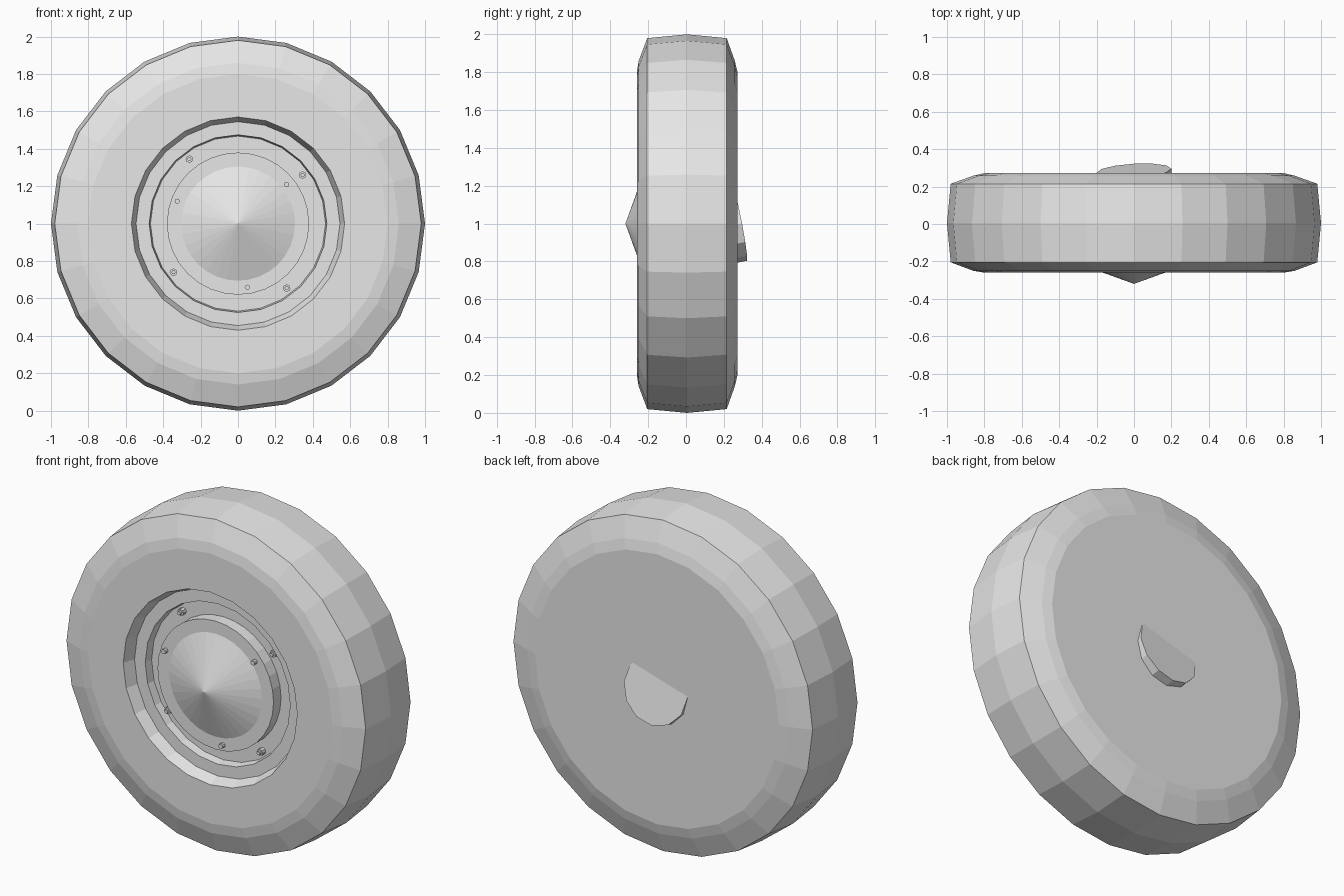
import bpy
import bmesh
import math
from mathutils import Vector

cube = bpy.data.objects.get("Cube")
if cube:
    bpy.data.objects.remove(cube, do_unlink=True)

grey = bpy.data.materials.new("plain_grey")
grey.use_nodes = True
colour = (0.8, 0.8, 0.8, 1)
grey.diffuse_color = colour
grey.node_tree.nodes["Principled BSDF"].inputs["Base Color"].default_value = colour


def lathe(name, profile, sides, place=(0, 0, 1), axis=(0, 1, 0), closed=False):
    """Spin (radius, depth) points about an axis, with a vertex at the top."""
    bm = bmesh.new()
    rings = []
    for radius, depth in profile:
        if radius == 0:
            rings.append([bm.verts.new((0, depth, 0))] * sides)
            continue
        ring = []
        for i in range(sides):
            a = math.tau * i / sides
            ring.append(bm.verts.new((radius * math.sin(a), depth, radius * math.cos(a))))
        rings.append(ring)
    if closed:
        rings.append(rings[0])
    for inner, outer in zip(rings, rings[1:]):
        for i in range(sides):
            j = (i + 1) % sides
            corners = [inner[i], inner[j], outer[j], outer[i]]
            bm.faces.new(list(dict.fromkeys(corners)))
    bmesh.ops.recalc_face_normals(bm, faces=bm.faces)
    mesh = bpy.data.meshes.new(name)
    bm.to_mesh(mesh)
    bm.free()
    mesh.materials.append(grey)
    obj = bpy.data.objects.new(name, mesh)
    obj.location = place
    obj.rotation_mode = "QUATERNION"
    obj.rotation_quaternion = Vector((0, 1, 0)).rotation_difference(Vector(axis))
    bpy.context.collection.objects.link(obj)
    return obj


# Tyre with a slightly crowned tread and bevelled shoulders
lathe("tyre", [(0.57, -0.26), (0.8, -0.26), (0.86, -0.25), (0.98, -0.205),
               (1.0, 0.005), (0.98, 0.215), (0.86, 0.258), (0.8, 0.272),
               (0.64, 0.272)], 24, closed=True)

# Stepped rim sunk into the front
lathe("rim", [(0, -0.14), (0.468, -0.14), (0.475, -0.19), (0.545, -0.19),
              (0.57, -0.26), (0.575, -0.15), (0.5, -0.05), (0, -0.05)], 24)

# Raised hub with a pointed cap
lathe("hub", [(0, -0.12), (0.38, -0.12), (0.38, -0.21), (0.305, -0.21),
              (0, -0.32)], 32)

# Flat plate closing the back
lathe("back_plate", [(0, 0.272), (0.64, 0.272), (0.64, 0.2), (0, 0.2)], 24)

# Tilted axle stub, partly sunk into the back plate
lathe("axle_stub", [(0, 0), (0.2, 0), (0.2, -0.12), (0, -0.12)], 12,
      place=(0, 0.285, 1), axis=(-0.056, 1, 0.19))

# Wheel nuts with studs, on the sunken ring
for i, (x, z) in enumerate([(-0.26, 0.345), (0.345, 0.26),
                            (-0.345, -0.26), (0.26, -0.345)]):
    lathe(f"wheel_nut_{i + 1}", [(0, -0.182), (0.011, -0.182), (0.011, -0.168),
                                 (0.02, -0.168), (0.02, -0.13), (0, -0.13)],
          8, place=(x, 0, 1 + z))

# Small pins on the hub face
for i, (x, z) in enumerate([(0.26, 0.21), (-0.325, 0.12), (0.05, -0.34)]):
    lathe(f"hub_pin_{i + 1}", [(0, -0.235), (0.014, -0.235), (0.014, -0.2), (0, -0.2)],
          8, place=(x, 0, 1 + z))
